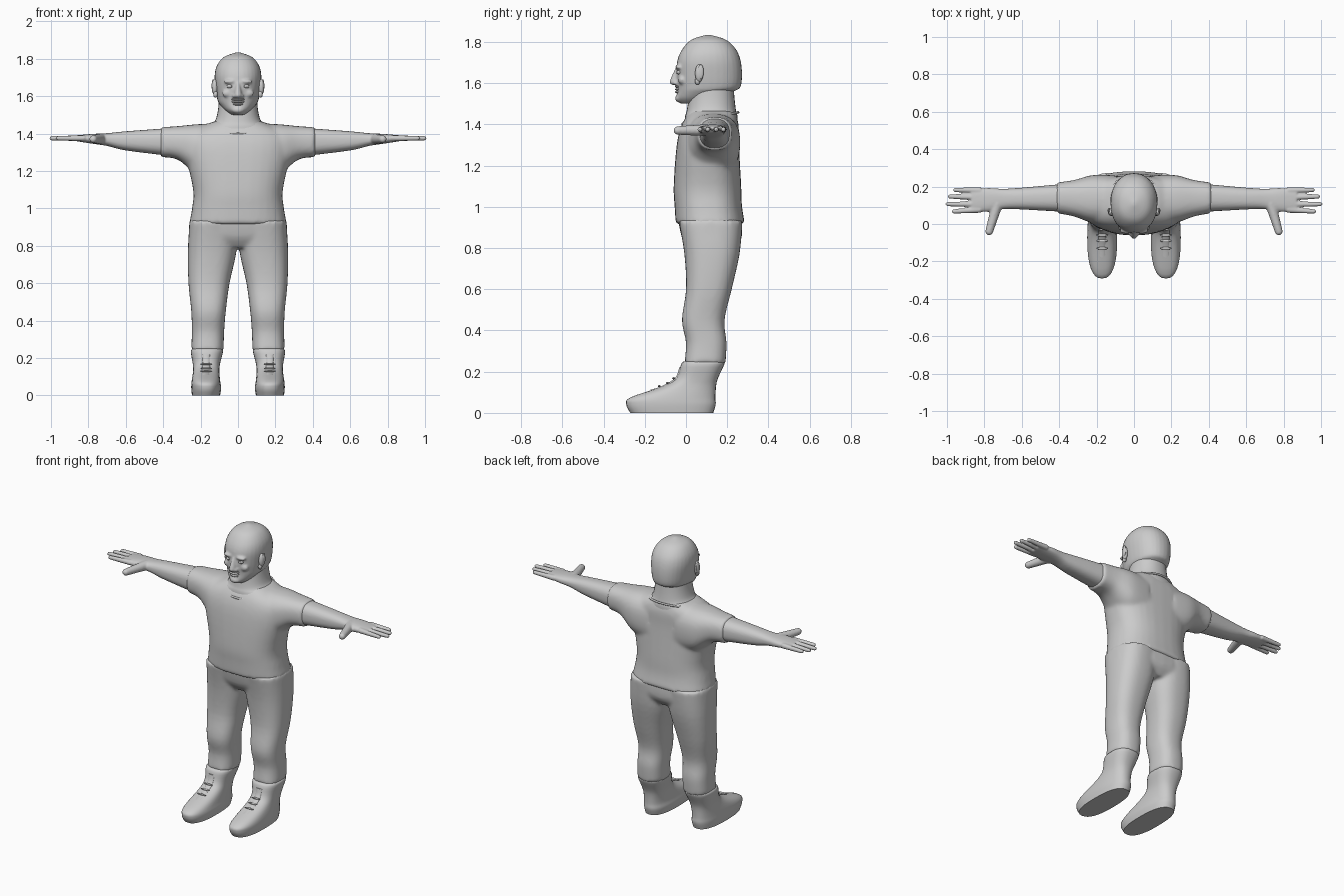
import bpy, bmesh, math
from mathutils import Matrix, Vector

cube = bpy.data.objects.get("Cube")
if cube:
    bpy.data.objects.remove(cube)

tone = 0.6
grey = bpy.data.materials.new("plain grey")
grey.use_nodes = True
grey.diffuse_color = (tone, tone, tone, 1)
grey.node_tree.nodes["Principled BSDF"].inputs["Base Color"].default_value = grey.diffuse_color


def spline(rows, steps):
    """Add smoothly interpolated rows between the given ones."""
    points = [Vector(row) for row in rows]
    padded = [points[0]] + points + [points[-1]]
    result = []
    for before, start, end, after in zip(padded, padded[1:], padded[2:], padded[3:]):
        leave, arrive = (end - before) / 2, (after - start) / 2
        for step in range(steps):
            t = step / steps
            ease = t * t * (3 - 2 * t)
            result.append(start.lerp(end, ease)
                          + leave * t * (1 - t) ** 2 - arrive * t * t * (1 - t))
    return result + [points[-1]]


def loft(bm, axis, rows, power=2.5, sides=32, side=1):
    """Skin rounded rings; a row is position, then low and high in the two other axes."""
    first, second = [k for k in range(3) if k != axis]
    rings = []
    for position, low_a, high_a, low_b, high_b in spline(rows, 4):
        ring = []
        for i in range(sides):
            angle = math.tau * i / sides
            c, s = math.cos(angle), math.sin(angle)
            co = Vector()
            co[axis] = position
            co[first] = (low_a + high_a + (high_a - low_a) * math.copysign(abs(c) ** (2 / power), c)) / 2
            co[second] = (low_b + high_b + (high_b - low_b) * math.copysign(abs(s) ** (2 / power), s)) / 2
            co.x *= side
            ring.append(bm.verts.new(co))
        rings.append(ring)
    faces = [bm.faces.new(rings[0]), bm.faces.new(rings[-1])]
    for lower, upper in zip(rings, rings[1:]):
        for i in range(sides):
            faces.append(bm.faces.new((lower[i - 1], lower[i], upper[i], upper[i - 1])))
    bmesh.ops.recalc_face_normals(bm, faces=faces)


def trunk(bm, rows, power=2.5):
    """Upright symmetric loft; a row is height, half width, front and back."""
    loft(bm, 2, [(z, -half, half, front, back) for z, half, front, back in rows], power)


def finger(bm, start, end, radius, side):
    """Tapered digit with a rounded tip."""
    start, end = Vector(start), Vector(end)
    length = (end - start).length
    turn = (end - start).to_track_quat('Z', 'Y').to_matrix().to_4x4()
    place = Matrix.Diagonal((side, 1, 1, 1)) @ Matrix.Translation(start) @ turn
    before = set(bm.verts)
    tip = radius * 0.7
    bmesh.ops.create_cone(bm, cap_ends=True, segments=12, radius1=radius, radius2=tip,
                          depth=length - tip, matrix=Matrix.Translation((0, 0, (length - tip) / 2)))
    bmesh.ops.create_uvsphere(bm, u_segments=12, v_segments=8, radius=tip,
                              matrix=Matrix.Translation((0, 0, length - tip)))
    verts = [v for v in bm.verts if v not in before]
    bmesh.ops.transform(bm, matrix=place, verts=verts)
    bmesh.ops.recalc_face_normals(bm, faces=list({f for v in verts for f in v.link_faces}))


def ball(bm, centre, size):
    place = Matrix.Translation(centre) @ Matrix.Diagonal((*size, 1))
    bmesh.ops.create_uvsphere(bm, u_segments=16, v_segments=10, radius=1, matrix=place)


def finish(name, bm, voxel=0, smoothing=0):
    """Make the object; a voxel size melts its pieces into one skin."""
    mesh = bpy.data.meshes.new(name)
    bm.to_mesh(mesh)
    bm.free()
    mesh.materials.append(grey)
    part = bpy.data.objects.new(name, mesh)
    bpy.context.collection.objects.link(part)
    bpy.ops.object.select_all(action='DESELECT')
    part.select_set(True)
    bpy.context.view_layer.objects.active = part
    bpy.ops.object.shade_smooth_by_angle(angle=math.radians(40))
    if voxel:
        blend = part.modifiers.new("blend", 'REMESH')
        blend.mode = 'VOXEL'
        blend.voxel_size = voxel
        blend.use_smooth_shade = True
        soften = part.modifiers.new("soften", 'SMOOTH')
        soften.iterations = smoothing


sides = {"left": 1, "right": -1}

# Shirt: torso, shoulders and short sleeves blended together
bm = bmesh.new()
trunk(bm, [(.915, .262, -.05, .287), (1, .246, -.055, .272), (1.1, .24, -.06, .268),
           (1.3, .28, -.045, .257), (1.4, .26, -.02, .255), (1.465, .13, .02, .235)])
for side in sides.values():
    loft(bm, 0, [(.1, 0, .26, 1.15, 1.455), (.22, .005, .262, 1.18, 1.45),
                 (.32, .04, .235, 1.26, 1.44), (.415, .058, .222, 1.274, 1.434)], side=side)
finish("shirt", bm, .011, 8)

# Trousers: pelvis and two legs
bm = bmesh.new()
trunk(bm, [(.79, .2, .02, .23), (.85, .26, -.02, .27), (.95, .25, -.04, .27)])
for side in sides.values():
    loft(bm, 2, [(.93, 0, .26, -.035, .275), (.77, .008, .268, -.008, .26),
                 (.6, .045, .265, 0, .222), (.45, .065, .25, -.02, .187),
                 (.34, .074, .247, 0, .197), (.24, .077, .25, -.008, .192)], side=side)
finish("trousers", bm, .01, 8)

# Arms with hands, fingers and thumbs
knuckles = [.18, .143, .106, .077]
tips = [(.968, .182), (.996, .147), (1.008, .106), (.974, .066)]
for name, side in sides.items():
    bm = bmesh.new()
    loft(bm, 0, [(.36, .064, .216, 1.28, 1.43), (.6, .078, .194, 1.31, 1.412),
                 (.7, .08, .188, 1.334, 1.402), (.78, .065, .192, 1.346, 1.398),
                 (.87, .07, .185, 1.36, 1.39)], side=side)
    for knuckle, (reach, y) in zip(knuckles, tips):
        finger(bm, (.82, knuckle, 1.375), (reach, y, 1.375), .017, side)
    finger(bm, (.73, .11, 1.372), (.78, -.06, 1.37), .03, side)
    finish(name + "_arm", bm, .0055, 3)

# Ankle shoes with a raised tongue and laces
for name, side in sides.items():
    bm = bmesh.new()
    loft(bm, 2, [(0, .096, .246, -.27, .132), (.04, .09, .25, -.29, .144),
                 (.075, .095, .248, -.27, .143), (.13, .1, .24, -.11, .146),
                 (.17, .096, .242, -.045, .156), (.236, .08, .252, -.024, .186),
                 (.25, .09, .24, -.01, .18)], side=side)
    loft(bm, 2, [(.11, .147, .193, -.18, -.05), (.13, .147, .193, -.118, -.03),
                 (.17, .147, .193, -.052, 0), (.22, .147, .193, -.033, 0)], sides=16, side=side)
    for y, z in ((-.13, .13), (-.09, .145), (-.06, .168)):
        ball(bm, (.17 * side, y, z), (.032, .007, .005))
    finish(name + "_shoe", bm)

# Neck
bm = bmesh.new()
trunk(bm, [(1.37, .2, -.01, .25), (1.435, .165, -.005, .25),
           (1.465, .125, .003, .243), (1.52, .108, .012, .236), (1.6, .1, .02, .23)], 2.2)
finish("neck", bm)

# Neckline band, dipping at the front
curve = bpy.data.curves.new("collar", 'CURVE')
curve.dimensions = '3D'
curve.bevel_depth = .006
curve.materials.append(grey)
band = curve.splines.new('POLY')
band.points.add(39)
band.use_cyclic_u = True
for i, point in enumerate(band.points):
    angle = math.tau * i / len(band.points)
    c, s = math.cos(angle), math.sin(angle)
    point.co = (.155 * c, .118 + .135 * s, 1.43 + .028 * s, 1)
bpy.context.collection.objects.link(bpy.data.objects.new("collar", curve))

# Head with brow, cheeks, nose and chin blended in
bm = bmesh.new()
trunk(bm, [(1.5, .035, -.025, .1), (1.525, .07, -.046, .18), (1.56, .1, -.042, .232),
           (1.58, .11, -.042, .264), (1.64, .12, -.046, .272), (1.71, .125, -.042, .265),
           (1.765, .112, -.018, .242), (1.81, .075, .025, .195), (1.834, .01, .095, .12)], 2.2)
trunk(bm, [(1.59, .018, -.06, 0), (1.605, .024, -.08, 0), (1.675, .01, -.052, 0)], 2)
ball(bm, (0, -.03, 1.526), (.035, .024, .02))
for side in sides.values():
    ball(bm, (side * .042, -.036, 1.678), (.036, .016, .011))
    ball(bm, (side * .055, -.02, 1.615), (.03, .018, .022))
    ball(bm, (side * .018, -.05, 1.6), (.013, .014, .01))
finish("head", bm, .007, 3)

# Eyes with pupils
bm = bmesh.new()
for side in sides.values():
    ball(bm, (side * .042, -.031, 1.653), (.018, .014, .012))
    ball(bm, (side * .042, -.043, 1.653), (.007, .004, .007))
finish("eyes", bm)

# Lips and moustache
bm = bmesh.new()
for z, width in ((1.557, .028), (1.57, .034), (1.583, .036)):
    ball(bm, (0, -.04, z), (width, .013, .007))
finish("mouth", bm)

# Ears: shell, raised rim and lobe
for name, side in sides.items():
    bm = bmesh.new()
    ball(bm, (side * .124, .064, 1.648), (.016, .02, .043))
    ball(bm, (side * .134, .072, 1.655), (.007, .014, .035))
    ball(bm, (side * .12, .056, 1.61), (.012, .013, .018))
    finish(name + "_ear", bm)
